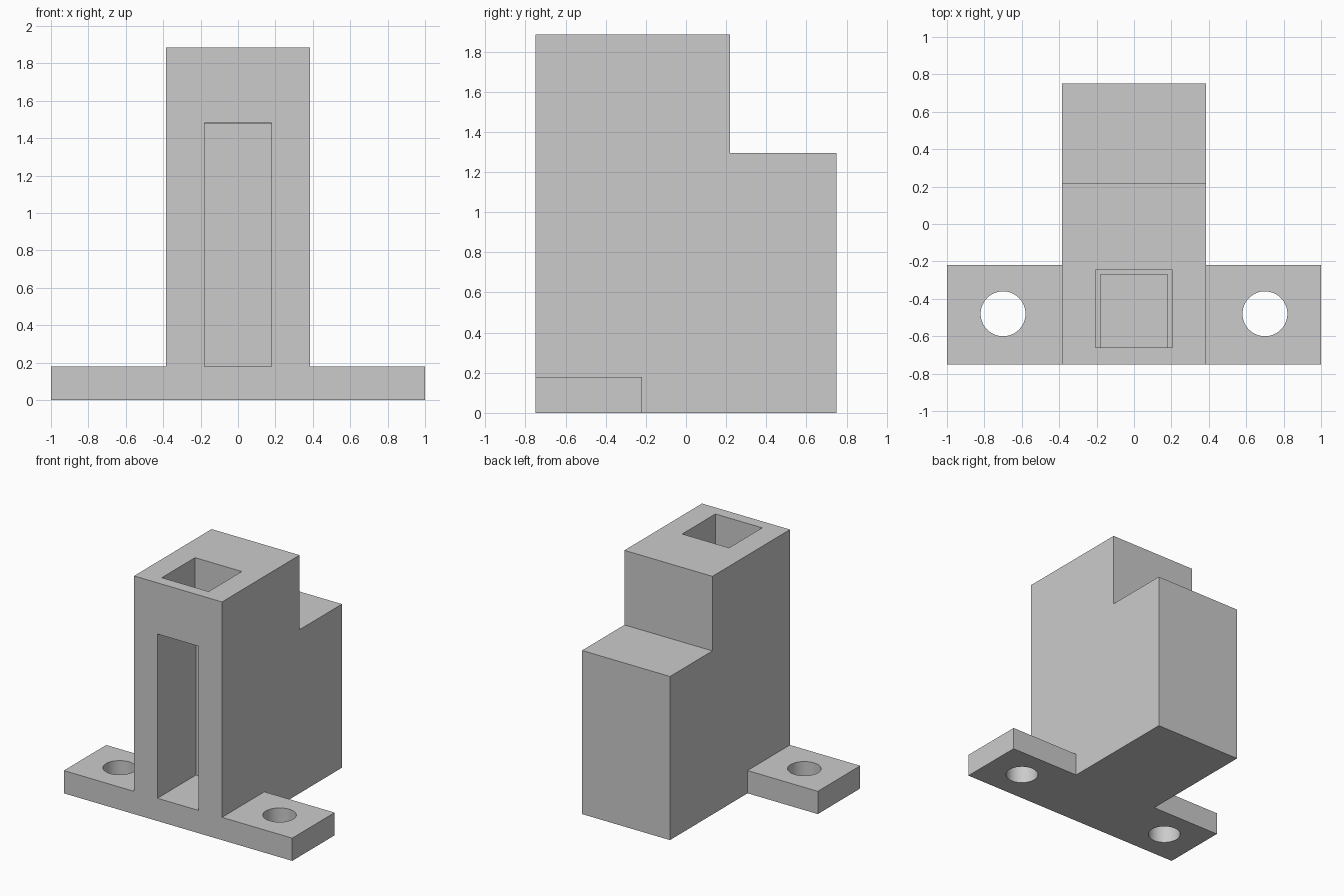
import bpy
import bmesh
import math
from mathutils import Matrix

default_cube = bpy.data.objects.get("Cube")
if default_cube:
    bpy.data.objects.remove(default_cube, do_unlink=True)

grey = bpy.data.materials.new("plain grey")
grey.use_nodes = True
grey.diffuse_color = (0.6, 0.6, 0.6, 1)
grey.node_tree.nodes["Principled BSDF"].inputs["Base Color"].default_value = (0.6, 0.6, 0.6, 1)


def add_object(name, bm):
    bmesh.ops.recalc_face_normals(bm, faces=bm.faces)
    mesh = bpy.data.meshes.new(name)
    bm.to_mesh(mesh)
    bm.free()
    mesh.materials.append(grey)
    obj = bpy.data.objects.new(name, mesh)
    bpy.context.collection.objects.link(obj)
    return obj


def box(name, x, y, z):
    """Box from its (min, max) on each axis."""
    bm = bmesh.new()
    bmesh.ops.create_cube(bm, size=1)
    for v in bm.verts:
        for axis, (low, high) in enumerate((x, y, z)):
            v.co[axis] = low if v.co[axis] < 0 else high
    return add_object(name, bm)


def cylinder(name, x, y, radius):
    bm = bmesh.new()
    bmesh.ops.create_cone(bm, cap_ends=True, segments=64, radius1=radius, radius2=radius,
                          depth=1, matrix=Matrix.Translation((x, y, 0)))
    return add_object(name, bm)


def combine(target, tool, operation):
    """Apply a boolean and drop the tool object."""
    tool.hide_render = True
    bpy.context.view_layer.objects.active = target
    mod = target.modifiers.new(tool.name, 'BOOLEAN')
    mod.operation = operation
    mod.solver = 'EXACT'
    mod.object = tool
    bpy.ops.object.modifier_apply(modifier=mod.name)
    bpy.data.objects.remove(tool, do_unlink=True)


# Stepped body: side profile extruded across the width
half_width = 0.385
profile = [(-0.75, 0), (0.75, 0), (0.75, 1.295), (0.22, 1.295), (0.22, 1.885), (-0.75, 1.885)]
bm = bmesh.new()
side = bm.faces.new([bm.verts.new((-half_width, y, z)) for y, z in profile])
extruded = bmesh.ops.extrude_face_region(bm, geom=[side])["geom"]
bmesh.ops.translate(bm, vec=(2 * half_width, 0, 0),
                    verts=[g for g in extruded if isinstance(g, bmesh.types.BMVert)])
body = add_object("bracket_body", bm)

# Mounting flange across the front, with a bolt hole each side
combine(body, box("mounting_flange", (-1, 1), (-0.75, -0.22), (0, 0.18)), 'UNION')
for side_name, sign in (("left", 1), ("right", -1)):
    combine(body, cylinder(side_name + "_bolt_hole", sign * 0.7, -0.48, 0.12), 'DIFFERENCE')

# Tall front slot, and the wider shaft dropping into it from the top
combine(body, box("front_slot", (-0.18, 0.18), (-1, -0.27), (0.18, 1.48)), 'DIFFERENCE')
combine(body, box("top_shaft", (-0.205, 0.205), (-0.66, -0.245), (1.478, 2)), 'DIFFERENCE')

# Smooth hole walls, sharp edges elsewhere
bpy.ops.object.select_all(action='DESELECT')
body.select_set(True)
bpy.context.view_layer.objects.active = body
bpy.ops.object.shade_smooth_by_angle(angle=math.radians(30))
